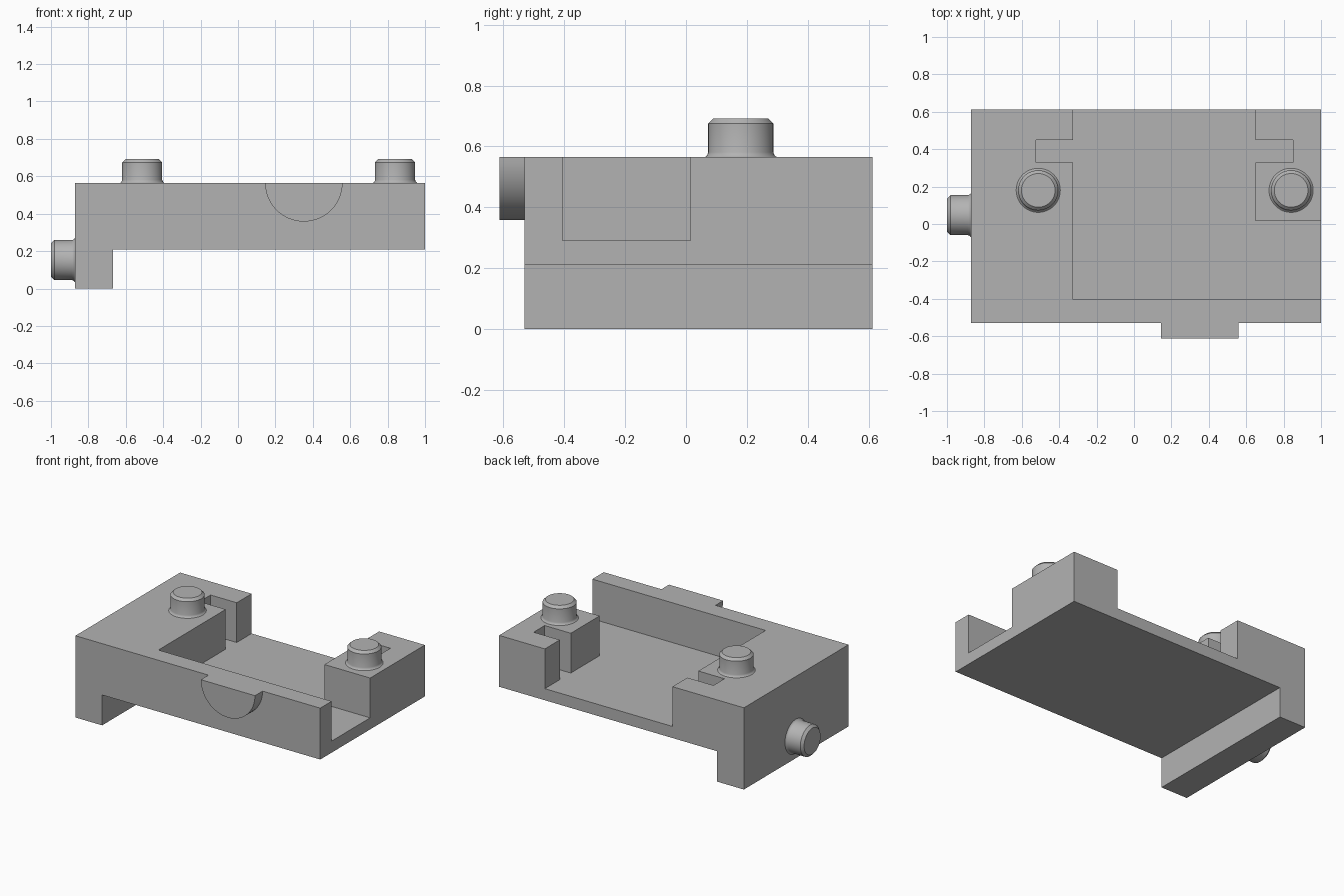
import bpy, bmesh
from math import pi, sin, cos, radians
from mathutils import Matrix, Vector

if "Cube" in bpy.data.objects:
    bpy.data.objects.remove(bpy.data.objects["Cube"], do_unlink=True)

grey = bpy.data.materials.new("plain grey")
grey.use_nodes = True
grey.diffuse_color = (0.45, 0.45, 0.45, 1)
grey.node_tree.nodes["Principled BSDF"].inputs["Base Color"].default_value = grey.diffuse_color


def add_object(name, bm):
    bmesh.ops.recalc_face_normals(bm, faces=bm.faces)
    mesh = bpy.data.meshes.new(name)
    bm.to_mesh(mesh)
    bm.free()
    mesh.materials.append(grey)
    obj = bpy.data.objects.new(name, mesh)
    bpy.context.collection.objects.link(obj)
    return obj


def prism(name, points, direction):
    """Extrude a closed outline of 3D points along a direction."""
    bm = bmesh.new()
    face = bm.faces.new([bm.verts.new(p) for p in points])
    out = bmesh.ops.extrude_face_region(bm, geom=[face])["geom"]
    bmesh.ops.translate(bm, vec=direction,
                        verts=[g for g in out if isinstance(g, bmesh.types.BMVert)])
    return add_object(name, bm)


def smooth(obj, angle):
    bpy.ops.object.select_all(action='DESELECT')
    obj.select_set(True)
    bpy.context.view_layer.objects.active = obj
    bpy.ops.object.shade_smooth_by_angle(angle=radians(angle))


def peg(name, location, rotation=Matrix()):
    """Turned stud with a flared foot and a bevelled rim."""
    profile = [(0, 0), (0.118, 0), (0.111, 0.005), (0.107, 0.016),
               (0.107, 0.11), (0.09, 0.127), (0, 0.127)]
    bm = bmesh.new()
    verts = [bm.verts.new((r, 0, z)) for r, z in profile]
    edges = [bm.edges.new(pair) for pair in zip(verts, verts[1:])]
    bmesh.ops.spin(bm, geom=verts + edges, cent=(0, 0, 0), axis=(0, 0, 1),
                   angle=2 * pi, steps=48)
    bmesh.ops.remove_doubles(bm, verts=bm.verts, dist=0.0005)
    bm.transform(Matrix.Translation(location) @ rotation)
    smooth(add_object(name, bm), 40)


# Body with its foot rail, a side profile extruded front to back
LEFT, RIGHT, FRONT, BACK, TOP, FLOOR = -0.872, 1.0, -0.53, 0.613, 0.565, 0.29
side = [(LEFT, 0), (-0.668, 0), (-0.668, 0.21), (RIGHT, 0.21), (RIGHT, TOP), (LEFT, TOP)]
body = prism("body", [(x, FRONT, z) for x, z in side], Vector((0, BACK - FRONT, 0)))

# Pocket open to the back and one end, with a notch in each block
plan = [(-0.325, -0.405), (1.1, -0.405), (1.1, 0.015), (0.65, 0.015),
        (0.65, 0.33), (0.85, 0.33), (0.85, 0.45), (0.65, 0.45), (0.65, 0.7),
        (-0.325, 0.7), (-0.325, 0.45), (-0.525, 0.45), (-0.525, 0.33), (-0.325, 0.33)]
cutter = prism("pocket_cutter", [(x, y, FLOOR) for x, y in plan], Vector((0, 0, 0.5)))
cutter.hide_render = True
cut = body.modifiers.new("pocket", 'BOOLEAN')
cut.operation, cut.solver, cut.object = 'DIFFERENCE', 'EXACT', cutter
bpy.context.view_layer.objects.active = body
bpy.ops.object.modifier_apply(modifier=cut.name)
bpy.data.objects.remove(cutter, do_unlink=True)

# Half-round boss on the front wall
arc = [pi + pi * i / 32 for i in range(33)]
boss = prism("front_boss", [(0.352 + 0.207 * cos(a), -0.613, TOP + 0.207 * sin(a)) for a in arc],
             Vector((0, FRONT + 0.613, 0)))
smooth(boss, 30)

# Studs on top and on the end wall
peg("top_peg_right", (-0.512, 0.18, TOP))
peg("top_peg_left", (0.84, 0.18, TOP))
peg("end_peg", (LEFT, 0.047, 0.152), Matrix.Rotation(-pi / 2, 4, 'Y'))
